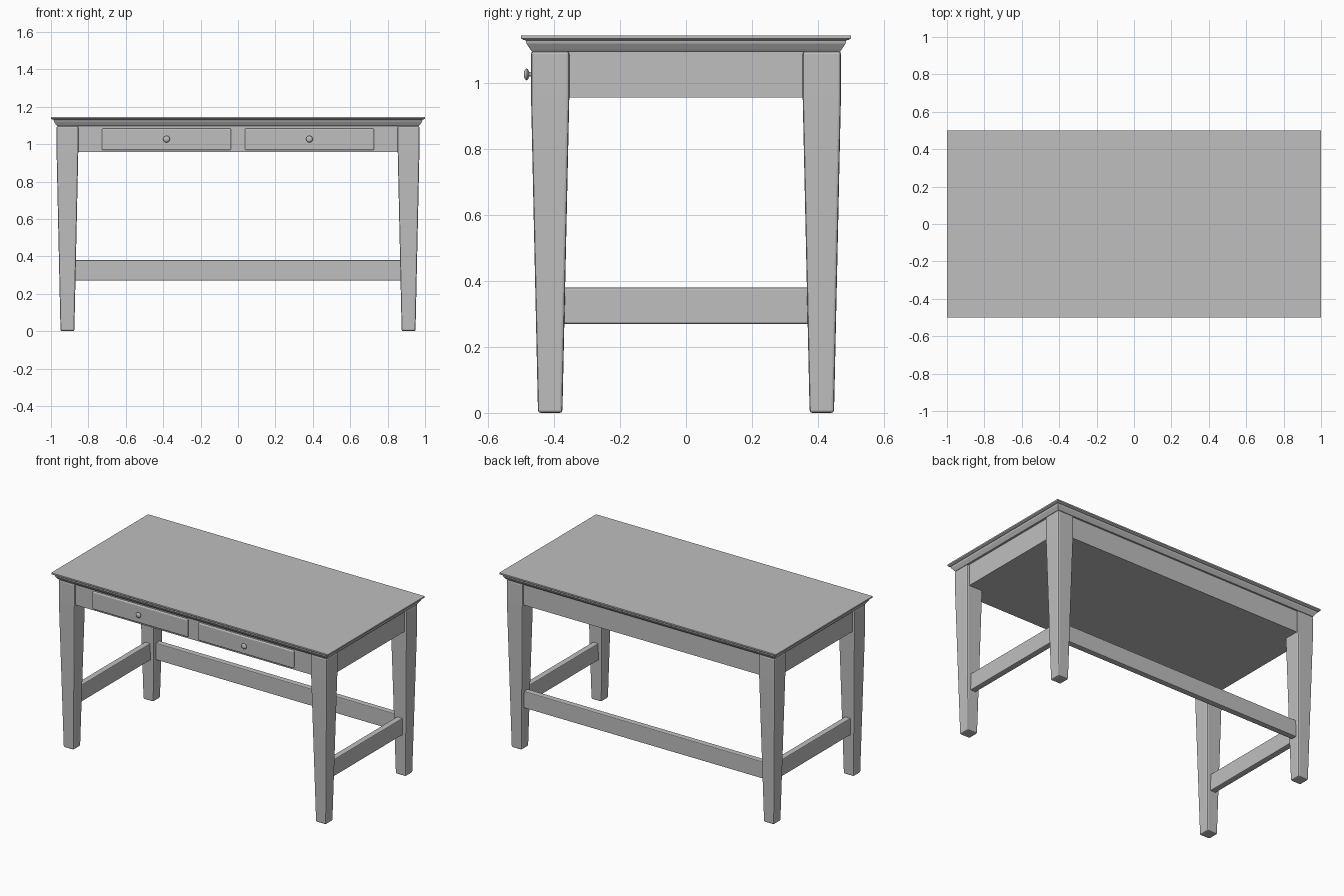
import bpy
import bmesh

cube = bpy.data.objects.get("Cube")
if cube:
    bpy.data.objects.remove(cube, do_unlink=True)

paint = bpy.data.materials.new("grey_paint")
paint.use_nodes = True
GREY = (0.52, 0.52, 0.52, 1)
paint.diffuse_color = GREY
paint.node_tree.nodes["Principled BSDF"].inputs["Base Color"].default_value = GREY


def finish(name, bm, bevel=0, segments=2, smooth=False):
    """Turn a bmesh into a named, painted object."""
    bmesh.ops.recalc_face_normals(bm, faces=bm.faces)
    mesh = bpy.data.meshes.new(name)
    bm.to_mesh(mesh)
    bm.free()
    mesh.materials.append(paint)
    obj = bpy.data.objects.new(name, mesh)
    bpy.context.collection.objects.link(obj)
    if bevel:
        mod = obj.modifiers.new("soft_edges", "BEVEL")
        mod.width = bevel
        mod.segments = segments
    if smooth:
        bpy.ops.object.select_all(action="DESELECT")
        obj.select_set(True)
        bpy.context.view_layer.objects.active = obj
        bpy.ops.object.shade_smooth_by_angle(angle=0.6)
    return obj


def stack(rings):
    """Loft rectangles given as (half x, half y, z, centre x, centre y)."""
    bm = bmesh.new()
    loops = []
    for hx, hy, z, cx, cy in rings:
        corners = ((-1, -1), (1, -1), (1, 1), (-1, 1))
        loops.append([bm.verts.new((cx + sx * hx, cy + sy * hy, z)) for sx, sy in corners])
    for low, high in zip(loops, loops[1:]):
        for i in range(4):
            j = (i + 1) % 4
            bm.faces.new((low[i], low[j], high[j], high[i]))
    bm.faces.new(loops[0])
    bm.faces.new(loops[-1])
    return bm


def box(name, x, y, z, bevel=0, segments=2):
    """Box between (low, high) limits on each axis."""
    cx, cy = sum(x) / 2, sum(y) / 2
    hx, hy = (x[1] - x[0]) / 2, (y[1] - y[0]) / 2
    return finish(name, stack([(hx, hy, h, cx, cy) for h in z]), bevel, segments)


def lathe(name, profile, x, z, sides=24):
    """Turn a (radius, y) profile around a front-to-back axis."""
    bm = bmesh.new()
    path = [bm.verts.new((x + r, y, z)) for r, y in profile]
    edges = [bm.edges.new(pair) for pair in zip(path, path[1:])]
    bmesh.ops.spin(bm, geom=path + edges, cent=(x, 0, z), axis=(0, 1, 0),
                   angle=6.283185, steps=sides)
    bmesh.ops.remove_doubles(bm, verts=bm.verts, dist=0.0002)
    return finish(name, bm, smooth=True)


TOP, UNDER, APRON = 1.145, 1.097, 0.957
LEG_X, LEG_Y = 0.912, 0.412

# Table top with a moulded edge: (inset, height) from the underside upward
edge = [(0.032, UNDER), (0.028, 1.102), (0.016, 1.12), (0.014, 1.13),
        (0.006, 1.132), (0, 1.136), (0, TOP)]
finish("table_top", stack([(1 - d, 0.5 - d, z, 0, 0) for d, z in edge]))

# Closed case under the top
box("apron_case", (-0.955, 0.955), (-0.457, 0.457), (APRON, UNDER))

# Tapered legs and side stretchers
for side, sx in (("left", 1), ("right", -1)):
    for end, sy in (("front", -1), ("back", 1)):
        rings = [(h, h, z, sx * LEG_X, sy * LEG_Y)
                 for h, z in ((0.037, 0), (0.058, APRON), (0.058, UNDER))]
        finish(f"{end}_{side}_leg", stack(rings), bevel=0.008)
    cx = sx * LEG_X
    box(f"{side}_stretcher", (cx - 0.02, cx + 0.02), (-LEG_Y, LEG_Y), (0.27, 0.38), 0.005)

box("back_stretcher", (-LEG_X, LEG_X), (LEG_Y - 0.02, LEG_Y + 0.02), (0.27, 0.38), 0.005)

# Drawer fronts with turned knobs
knob = [(0, -0.492), (0.009, -0.491), (0.016, -0.487), (0.018, -0.483),
        (0.015, -0.479), (0.007, -0.476), (0.006, -0.47), (0.009, -0.466)]
for side, sx in (("left", 1), ("right", -1)):
    cx = sx * 0.382
    box(f"{side}_drawer", (cx - 0.345, cx + 0.345), (-0.468, -0.45), (0.968, 1.083), 0.007, 3)
    lathe(f"{side}_knob", knob, cx, 1.027)
